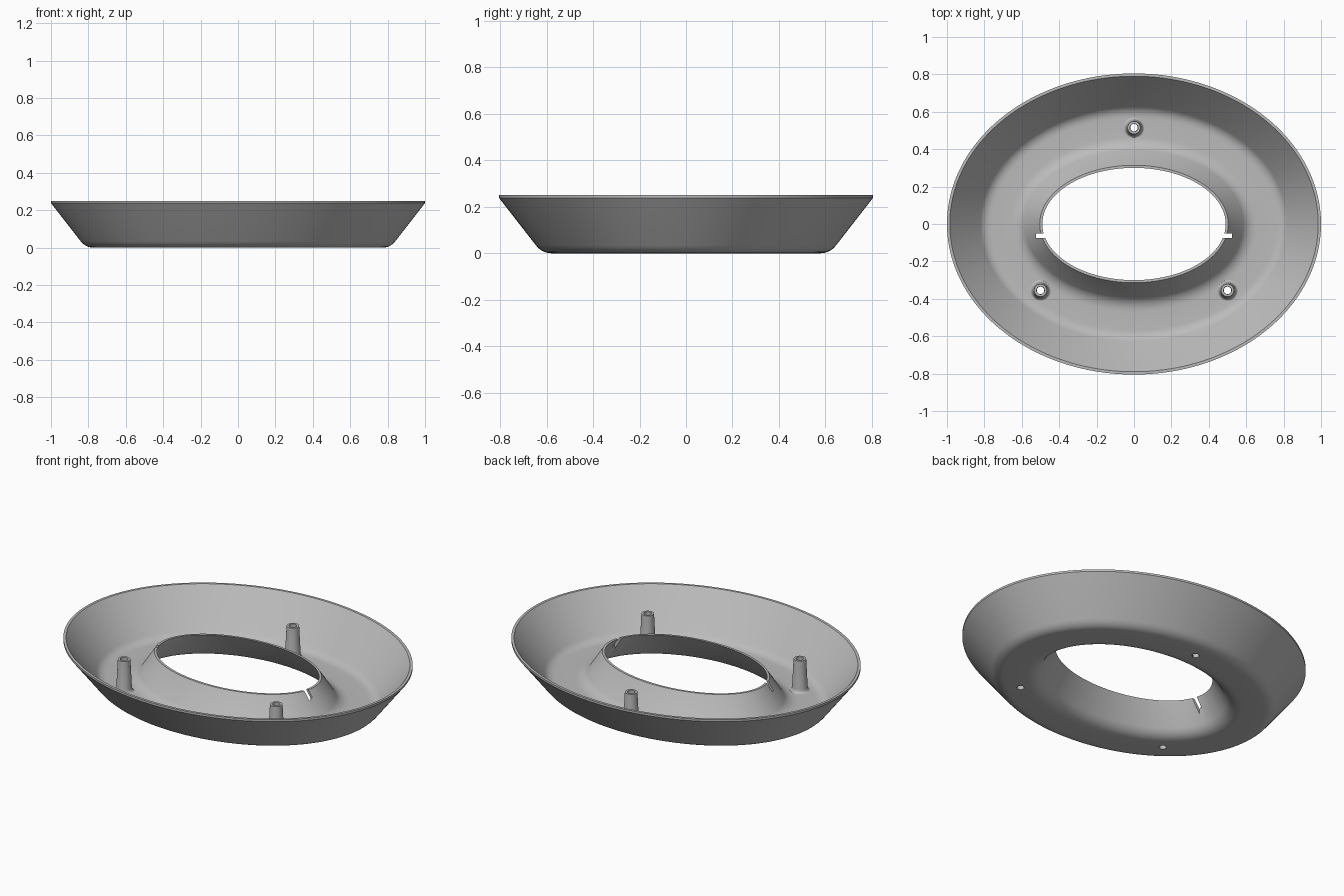
import bpy, bmesh, math
from mathutils import Vector

OUTER = (1.0, 0.805)   # half axes of the flared rim
INNER = (0.49, 0.30)   # half axes of the central opening
POSTS = [(0, 0.515), (-0.5, -0.355), (0.5, -0.355)]

if "Cube" in bpy.data.objects:
    bpy.data.objects.remove(bpy.data.objects["Cube"])

grey = bpy.data.materials.new("plain_grey")
grey.use_nodes = True
colour = (0.5, 0.5, 0.5, 1)
grey.diffuse_color = colour
grey.node_tree.nodes["Principled BSDF"].inputs["Base Color"].default_value = colour


def fillet(a, corner, b, steps=7):
    """Curve from a to b, pulled towards the corner."""
    a, corner, b = Vector(a), Vector(corner), Vector(b)
    for i in range(steps + 1):
        t = i / steps
        yield tuple(a * (1 - t) ** 2 + corner * 2 * t * (1 - t) + b * t * t)


def sweep(name, rings, segments, closed):
    """Skin a stack of elliptical rings (half x, half y, height)."""
    bm = bmesh.new()
    loops = []
    for rx, ry, z in rings:
        angles = [2 * math.pi * i / segments for i in range(segments)]
        loops.append([bm.verts.new((rx * math.cos(a), ry * math.sin(a), z)) for a in angles])
    for k in range(len(loops) if closed else len(loops) - 1):
        low, high = loops[k], loops[(k + 1) % len(loops)]
        for i in range(segments):
            j = (i + 1) % segments
            bm.faces.new((low[i], low[j], high[j], high[i]))
    bmesh.ops.recalc_face_normals(bm, faces=bm.faces)
    mesh = bpy.data.meshes.new(name)
    bm.to_mesh(mesh)
    bm.free()
    obj = bpy.data.objects.new(name, mesh)
    bpy.context.collection.objects.link(obj)
    mesh.materials.append(grey)
    return obj


def smooth(obj):
    bpy.ops.object.select_all(action="DESELECT")
    obj.select_set(True)
    bpy.context.view_layer.objects.active = obj
    bpy.ops.object.shade_smooth_by_angle(angle=math.radians(35))


def cut(obj, cutter):
    mod = obj.modifiers.new("cut", "BOOLEAN")
    mod.operation = "DIFFERENCE"
    mod.solver = "EXACT"
    mod.object = cutter
    bpy.context.view_layer.objects.active = obj
    bpy.ops.object.modifier_apply(modifier=mod.name)
    bpy.data.objects.remove(cutter)


def ring(base, offset, z):
    return base[0] + offset, base[1] + offset, z


# Shell section: underside, flared wall, rim, inside, floor, raised collar
rings = [ring(INNER, d, z) for d, z in fillet((0.075, 0.045), (0.105, 0), (0.16, 0))]
rings += [ring(OUTER, d, z) for d, z in fillet((-0.225, 0), (-0.185, 0), (-0.158, 0.035))]
rings += [ring(OUTER, 0, 0.238), ring(OUTER, 0, 0.25), ring(OUTER, -0.015, 0.25)]
rings += [ring(OUTER, d, z) for d, z in fillet((-0.178, 0.046), (-0.2, 0.018), (-0.24, 0.018))]
rings += [ring(INNER, d, z) for d, z in fillet((0.17, 0.018), (0.122, 0.018), (0.095, 0.05))]
rings += [ring(INNER, 0.014, 0.173), ring(INNER, 0, 0.173)]
shell = sweep("dish_shell", rings, 160, True)

# Notches on both sides of the collar
for side in (-1, 1):
    bpy.ops.mesh.primitive_cube_add(size=1, location=(side * 0.49, -0.063, 0.19))
    notch = bpy.context.object
    notch.scale = (0.066, 0.026, 0.2)
    bpy.context.view_layer.update()
    cut(shell, notch)

# Screw holes through the floor
for x, y in POSTS:
    bpy.ops.mesh.primitive_cylinder_add(vertices=32, radius=0.02, depth=0.1, location=(x, y, 0))
    cut(shell, bpy.context.object)
smooth(shell)

# Hollow tapered screw posts with a flared foot
section = list(fillet((0.06, 0.017), (0.044, 0.018), (0.042, 0.04), 5))
section += [(0.034, 0.205), (0.021, 0.205), (0.02, 0.017)]
for label, (x, y) in zip(("back", "right", "left"), POSTS):
    post = sweep(label + "_screw_post", [(r, r, z) for r, z in section], 32, True)
    post.location = (x, y, 0)
    smooth(post)
